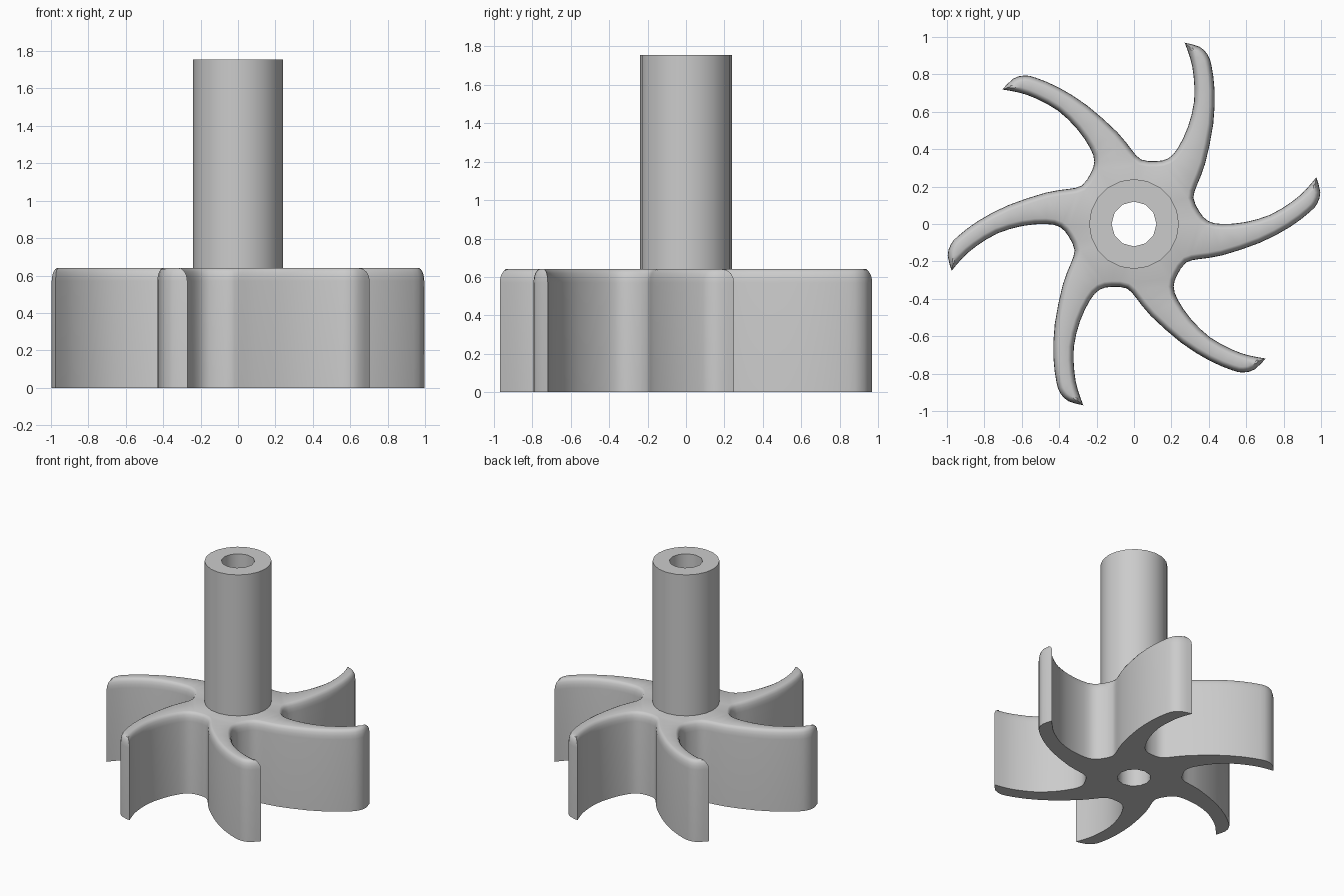
import bpy, bmesh, math
from mathutils import Vector, Matrix

cube = bpy.data.objects.get("Cube")
if cube:
    bpy.data.objects.remove(cube, do_unlink=True)

BLADES = 6
BODY_TOP, SHAFT_TOP = 0.64, 1.755
SHAFT_R, HOLE_R = 0.24, 0.12
SHAFT_SIDES, HOLE_SIDES = 20, 12
EDGE_WIDTH, EDGE_HEIGHT = 0.03, 0.07

grey = bpy.data.materials.new("plain_grey")
grey.use_nodes = True
grey.diffuse_color = (0.6, 0.6, 0.6, 1)
grey.node_tree.nodes["Principled BSDF"].inputs["Base Color"].default_value = (0.6, 0.6, 0.6, 1)


def finish(bm, name, angle):
    bmesh.ops.recalc_face_normals(bm, faces=bm.faces)
    mesh = bpy.data.meshes.new(name)
    bm.to_mesh(mesh)
    bm.free()
    mesh.materials.append(grey)
    obj = bpy.data.objects.new(name, mesh)
    bpy.context.collection.objects.link(obj)
    bpy.ops.object.select_all(action="DESELECT")
    obj.select_set(True)
    bpy.context.view_layer.objects.active = obj
    bpy.ops.object.shade_smooth_by_angle(angle=math.radians(angle))
    return obj


def ring(bm, points, z):
    return [bm.verts.new((p.x, p.y, z)) for p in points]


def wall(bm, a, b):
    n = len(a)
    for i in range(n):
        j = (i + 1) % n
        bm.faces.new((a[i], a[j], b[j], b[i]))


def cap(bm, *loops):
    edges = []
    for loop in loops:
        for i, v in enumerate(loop):
            w = loop[(i + 1) % len(loop)]
            edges.append(bm.edges.get((v, w)) or bm.edges.new((v, w)))
    bmesh.ops.triangle_fill(bm, use_beauty=True, edges=edges)


def circle(radius, sides):
    return [Vector((radius * math.cos(math.tau * i / sides),
                    radius * math.sin(math.tau * i / sides))) for i in range(sides)]


def smooth_path(pts, steps):
    """Catmull-Rom curve through the points, without the last one."""
    out = []
    for i in range(len(pts) - 1):
        a, b, c, d = pts[max(i - 1, 0)], pts[i], pts[i + 1], pts[min(i + 2, len(pts) - 1)]
        for k in range(steps):
            t = k / steps
            out.append(0.5 * (2 * b + (c - a) * t + (2 * a - 5 * b + 4 * c - d) * t * t
                              + (3 * b - a - 3 * c + d) * t ** 3))
    return out


def inset(points, distance):
    """Move a counter-clockwise outline inward, with limited mitres."""
    out = []
    for i, p in enumerate(points):
        u = (p - points[i - 1]).normalized()
        v = (points[(i + 1) % len(points)] - p).normalized()
        n1, n2 = Vector((-u.y, u.x)), Vector((-v.y, v.x))
        m = (n1 + n2).normalized()
        out.append(p + m * distance / max(m.dot(n1), 0.5))
    return out


# Blade outline: concave side from the tip, the valley, then the next convex side
turn = Matrix.Rotation(math.tau / BLADES, 2)
concave = [(0.975, 0.25), (0.915, 0.18), (0.845, 0.12), (0.73, 0.05), (0.594, 0.01),
           (0.47, 0.0)]
convex = [(0.212, -0.335), (0.232, -0.27), (0.28, -0.205), (0.353, -0.187), (0.47, -0.168),
          (0.674, -0.10), (0.834, -0.016), (0.94, 0.064), (0.98, 0.11), (0.996, 0.17),
          (0.975, 0.25)]
sector = [Vector(p) for p in concave] + [turn @ Vector(p) for p in convex]
sector = smooth_path(sector, 2)
outline = []
for blade in range(BLADES):
    spin = Matrix.Rotation(math.tau * blade / BLADES, 2)
    outline += [spin @ p for p in sector]

# Impeller body with rounded top edge and bore
bm = bmesh.new()
base = ring(bm, outline, 0)
previous = base
for step in range(5):
    a = math.pi / 2 * step / 4
    level = ring(bm, inset(outline, EDGE_WIDTH * (1 - math.cos(a))),
                 BODY_TOP - EDGE_HEIGHT * (1 - math.sin(a)))
    wall(bm, previous, level)
    previous = level
bore = circle(HOLE_R, HOLE_SIDES)
bore_low, bore_high = ring(bm, bore, 0), ring(bm, bore, BODY_TOP)
wall(bm, bore_low, bore_high)
cap(bm, base, bore_low)
cap(bm, previous, bore_high)
finish(bm, "impeller_body", 35)

# Hollow shaft standing on the body
bm = bmesh.new()
outer, inner = circle(SHAFT_R, SHAFT_SIDES), circle(HOLE_R, HOLE_SIDES)
outer_low, outer_high = ring(bm, outer, BODY_TOP), ring(bm, outer, SHAFT_TOP)
inner_low, inner_high = ring(bm, inner, BODY_TOP), ring(bm, inner, SHAFT_TOP)
wall(bm, outer_low, outer_high)
wall(bm, inner_low, inner_high)
cap(bm, outer_high, inner_high)
finish(bm, "hollow_shaft", 35)
